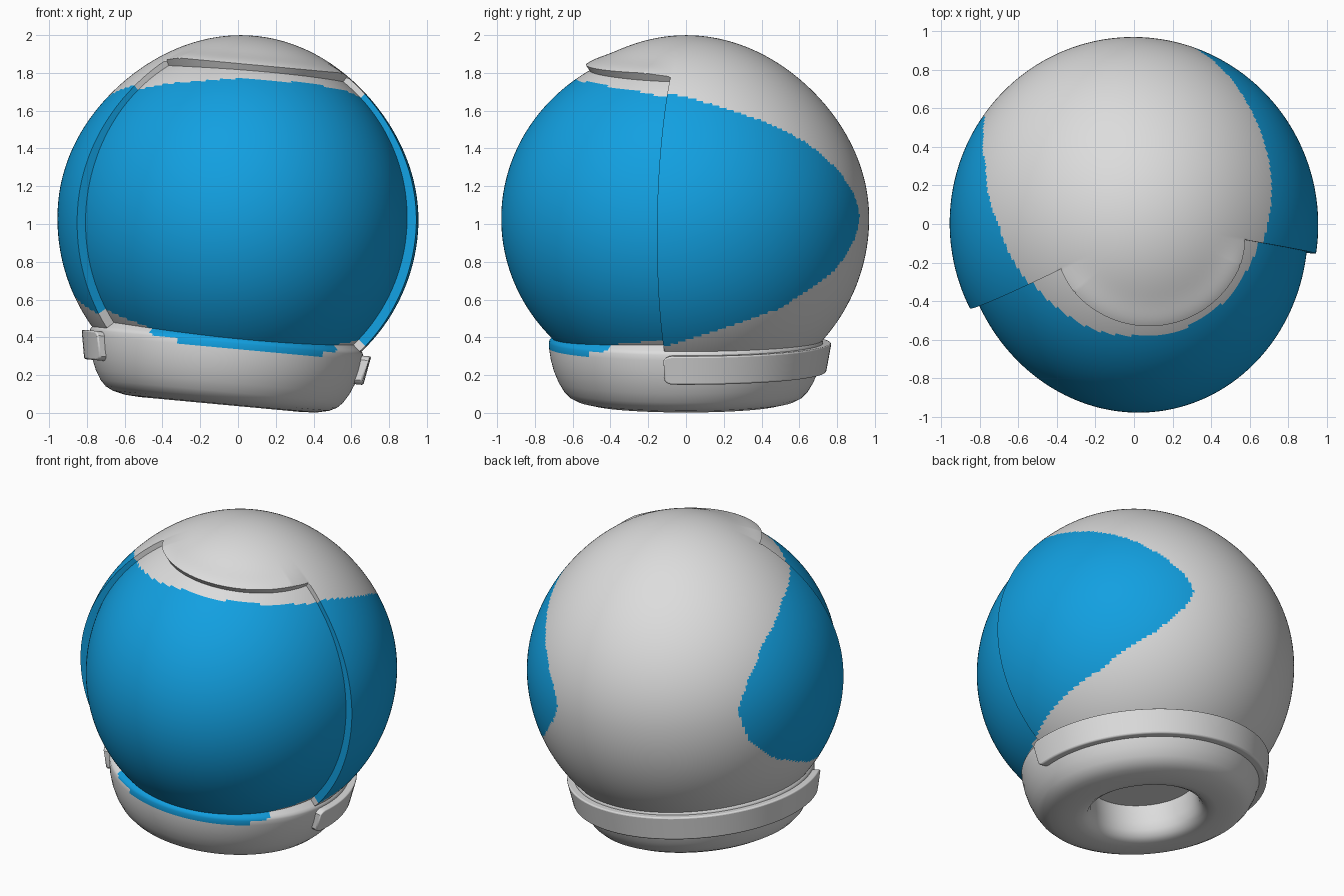
import bpy, bmesh, math
from mathutils import Matrix, Vector

if "Cube" in bpy.data.objects:
    bpy.data.objects.remove(bpy.data.objects["Cube"])

C = Vector((0, 0, 1.03))                       # centre of the helmet sphere
TILT = Matrix.Rotation(math.radians(5.3), 3, 'Y') @ Matrix.Rotation(math.radians(9), 3, 'Z')
OPEN_AZ, OPEN_LO, OPEN_HI = 72, -42, 57        # face opening in degrees


def material(name, rgb):
    m = bpy.data.materials.new(name)
    m.diffuse_color = (*rgb, 1)
    m.use_nodes = True
    m.node_tree.nodes["Principled BSDF"].inputs["Base Color"].default_value = m.diffuse_color
    return m


GREY = material("light_grey", (0.72, 0.72, 0.72))
BLUE = material("bright_blue", (0.006, 0.35, 0.75))

# outline of the blue area: (azimuth from front, elevation) in degrees
AREA = [(-126, 8), (-122, -4), (-110, -15), (-88, -25), (-64, -32), (-40, -38.5), (0, -45),
        (32, -47), (80, -45), (105, -37.5), (126, -30), (149, -16), (159, -6), (162, 1),
        (159, 7), (151, 15), (137, 25.5), (121, 33), (105, 38.5), (90, 43), (65, 47),
        (40, 49.5), (0, 52), (-40, 50.5), (-67, 47.5), (-90, 42), (-111, 30), (-121, 18)]


def is_blue(p):
    d = p - C
    az = math.degrees(math.atan2(d.x, -d.y))
    el = math.degrees(math.atan2(d.z, math.hypot(d.x, d.y)))
    inside = False
    for (a1, e1), (a2, e2) in zip(AREA, AREA[1:] + AREA[:1]):
        if (e1 > el) != (e2 > el) and az < a1 + (el - e1) * (a2 - a1) / (e2 - e1):
            inside = not inside
    return inside


def finish(name, bm, painted=True):
    """Tilt, colour and smooth a part."""
    bmesh.ops.remove_doubles(bm, verts=bm.verts, dist=1e-5)
    bmesh.ops.recalc_face_normals(bm, faces=bm.faces)
    for v in bm.verts:
        v.co = C + TILT @ (v.co - C)
    for f in bm.faces:
        f.material_index = int(painted and is_blue(f.calc_center_median()))
    me = bpy.data.meshes.new(name)
    bm.to_mesh(me)
    bm.free()
    me.materials.append(GREY)
    me.materials.append(BLUE)
    ob = bpy.data.objects.new(name, me)
    bpy.context.collection.objects.link(ob)
    bpy.ops.object.select_all(action='DESELECT')
    ob.select_set(True)
    bpy.context.view_layer.objects.active = ob
    bpy.ops.object.shade_smooth_by_angle(angle=math.radians(35))
    return ob


def ring(r, z, az):
    a = math.radians(az)
    return Vector((r * math.sin(a), -r * math.cos(a), z))


def direction(az, el):
    e = math.radians(el)
    return ring(math.cos(e), math.sin(e), az)


def shell_point(az, el):
    d = direction(az, el)
    r = 0.97
    if el > 0:
        r *= 1 - 0.02 * math.sin(math.radians(2 * el)) ** 2
    if abs(az) <= OPEN_AZ:                      # raised brim over the opening
        fade = min(1, (OPEN_AZ - abs(az)) / 15)
        r += 0.02 * fade * math.exp(-((el - OPEN_HI) / 6) ** 2)
    return C + Vector((d.x * 0.985, d.y, d.z)) * r


def visor_point(az, el):
    d = direction(az, el)
    return C + d / math.sqrt((d.x / 0.90) ** 2 + (d.y / 0.98) ** 2 + (d.z / 0.92) ** 2)


def grid(bm, azs, els, point, keep=lambda az, el: True):
    verts = {}

    def vert(az, el):
        if (az, el) not in verts:
            verts[az, el] = bm.verts.new(point(az, el))
        return verts[az, el]
    for el in els:
        for az in azs:
            if keep(az, el):
                bm.faces.new([vert(az, el), vert(az + 1, el), vert(az + 1, el + 1), vert(az, el + 1)])


# shell with a face opening and a turned-in rim
bm = bmesh.new()
grid(bm, range(-180, 180), range(OPEN_LO, 90), shell_point,
     lambda az, el: not (el < OPEN_HI and -OPEN_AZ <= az < OPEN_AZ))
bmesh.ops.remove_doubles(bm, verts=bm.verts, dist=1e-5)
edge = [e for e in bm.edges if e.is_boundary]
new = bmesh.ops.extrude_edge_only(bm, edges=edge)['geom']
for v in new:
    if isinstance(v, bmesh.types.BMVert):
        v.co = C + (v.co - C) * 0.9
bmesh.ops.bevel(bm, geom=edge, offset=0.008, segments=2, profile=0.5, affect='EDGES')
finish("helmet_shell", bm)

# visor bulging through the opening
bm = bmesh.new()
grid(bm, range(-78, 78), range(-47, 63), visor_point)
finish("visor", bm)

# neck collar with a recessed hole underneath
PROFILE = [(0.62, 0.47), (0.66, 0.437), (0.69, 0.41), (0.712, 0.392), (0.722, 0.382), (0.726, 0.37),
           (0.725, 0.34), (0.716, 0.28), (0.70, 0.22), (0.675, 0.16), (0.645, 0.11), (0.615, 0.08),
           (0.575, 0.06), (0.51, 0.045), (0.43, 0.04), (0.385, 0.045), (0.35, 0.065), (0.33, 0.10),
           (0.32, 0.15), (0.32, 0.26), (0, 0.26)]
bm = bmesh.new()
loops = [[bm.verts.new(ring(r, z, az)) for az in range(0, 360, 2)] for r, z in PROFILE[:-1]]
for a, b in zip(loops, loops[1:]):
    for i in range(len(a)):
        j = (i + 1) % len(a)
        bm.faces.new([a[i], a[j], b[j], b[i]])
bm.faces.new(loops[-1])
finish("neck_collar", bm)

# raised band around the back of the collar
bm = bmesh.new()
ends = [(0, 0.7), (0.8, 0.86), (1.8, 0.95), (3.2, 1.0)]
stations = [(72 + d, k) for d, k in ends] + [(az, 1) for az in range(78, 284, 3)]
stations += [(288 - d, k) for d, k in reversed(ends)]
loops = []
for az, k in stations:
    h = 0.077 * k
    loops.append([bm.verts.new(ring(r, 0.29 + s * h, az))
                  for r, s in ((0.66, -1), (0.742, -1), (0.77, 1), (0.66, 1))])
for a, b in zip(loops, loops[1:]):
    for i in range(4):
        j = (i + 1) % 4
        bm.faces.new([a[i], a[j], b[j], b[i]])
bm.faces.new(loops[0])
bm.faces.new(loops[-1])
band = finish("back_band", bm, painted=False)
bev = band.modifiers.new("rounded_edges", 'BEVEL')
bev.width, bev.segments = 0.014, 3
bev.limit_method, bev.angle_limit = 'ANGLE', math.radians(40)
